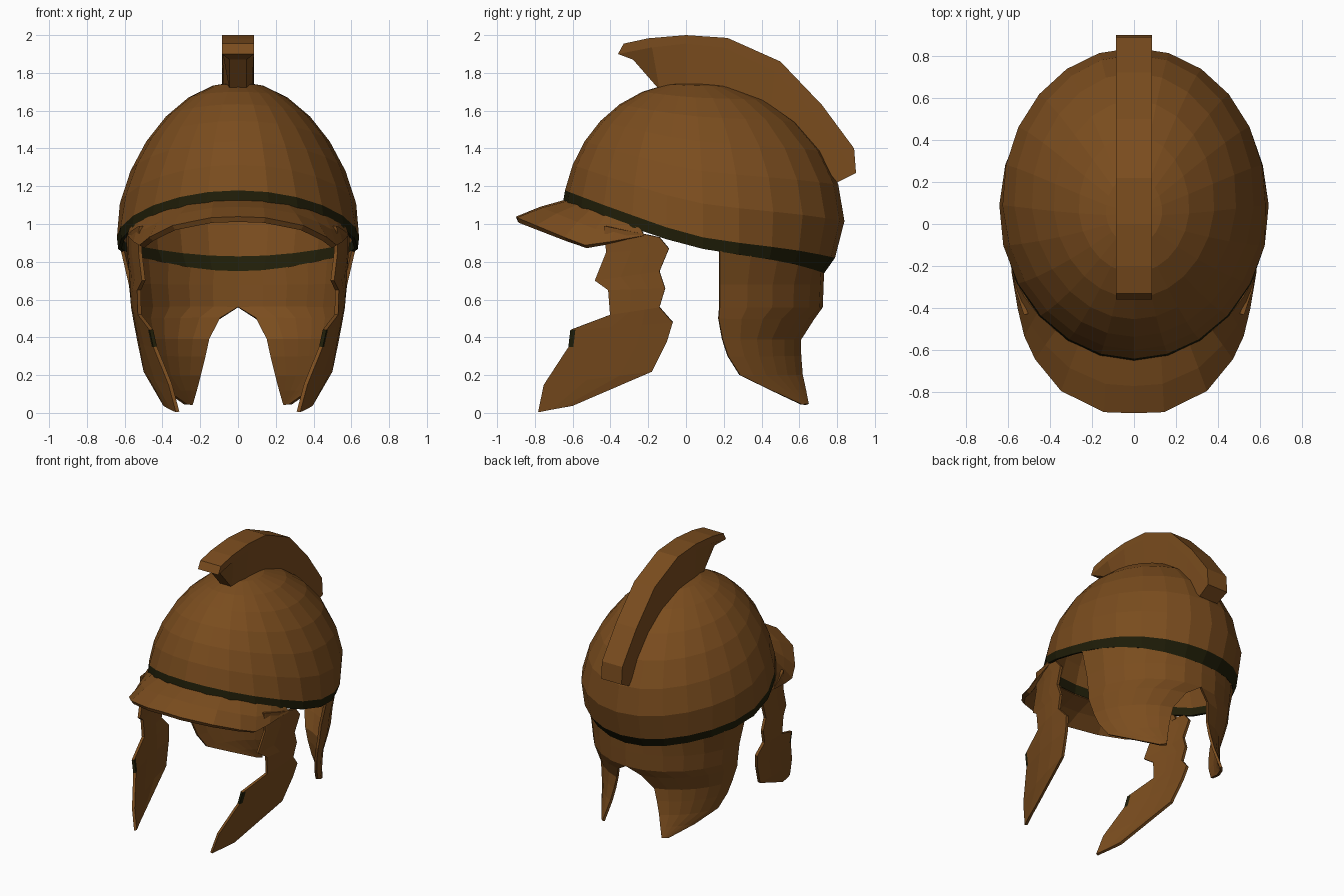
import bpy
import math

if "Cube" in bpy.data.objects:
    bpy.data.objects.remove(bpy.data.objects["Cube"])


def material(name, rgb):
    m = bpy.data.materials.new(name)
    m.diffuse_color = (*rgb, 1)
    m.use_nodes = True
    m.node_tree.nodes["Principled BSDF"].inputs["Base Color"].default_value = m.diffuse_color
    return m


BRONZE = material("brown bronze", (0.195, 0.073, 0.013))
DARK = material("dark green trim", (0.014, 0.0125, 0.0025))

CY, CZ = 0.09, 1.0              # dome centre
RX, RY, RZ = 0.635, 0.74, 0.745  # dome radii


def lerp_table(table, v):
    for (a, fa), (b, fb) in zip(table, table[1:]):
        if v <= b:
            k = max(0, (v - a) / (b - a))
            return fa + (fb - fa) * k
    return table[-1][1]


def rim(y):
    """Height of the lower edge of the dome at depth y."""
    return lerp_table([(-0.65, 1.11), (-0.45, 1.04), (0, 0.885), (0.2, 0.85),
                       (0.4, 0.825), (0.65, 0.785), (0.825, 0.745)], y)


def on_dome(t, z, grow=0.0):
    """Point on the dome at azimuth t (0 = front) and height z."""
    s = math.sqrt(max(0, 1 - ((z - CZ) / RZ) ** 2))
    h = max(0, (z - CZ) / RZ)   # the crown is narrower and leans forward
    return ((RX + grow) * s * math.sin(t) * (1 - 0.13 * h),
            CY - (RY + grow) * s * math.cos(t) - 0.05 * h * h * (1 if h < 0.99 else 0.8), z)


def rim_at(t):
    return rim(CY - 0.735 * math.cos(t))


def tuck(t):
    """Inward curl of the rim, strongest at the back."""
    return -0.065 * max(0, -math.cos(t)) ** 1.5


def make(name, verts, faces, dark=(), thick=0.0, mirror=False):
    me = bpy.data.meshes.new(name)
    me.from_pydata(verts, [], faces)
    me.materials.append(BRONZE)
    me.materials.append(DARK)
    for i in dark:
        me.polygons[i].material_index = 1
    ob = bpy.data.objects.new(name, me)
    bpy.context.collection.objects.link(ob)
    if mirror:
        m = ob.modifiers.new("mirror", 'MIRROR')
        m.use_clip = True
        m.merge_threshold = 0.002
    if thick:
        s = ob.modifiers.new("thickness", 'SOLIDIFY')
        s.thickness = thick
        s.offset = 0
    return ob


def sheet(name, rows, dark=(), thick=0.018):
    """Half sheet from equal rows of points, mirrored across x."""
    n = len(rows[0])
    verts = [p for r in rows for p in r]
    faces = [(i * n + j, i * n + j + 1, (i + 1) * n + j + 1, (i + 1) * n + j)
             for i in range(len(rows) - 1) for j in range(n - 1)]
    return make(name, verts, faces, dark, thick, True)


# Dome with a dark band along its lower edge
N, RINGS = 24, 7
verts, faces, dark = [], [], []
for r in range(RINGS + 1):
    for c in range(N):
        t = 2 * math.pi * c / N
        z = rim_at(t)
        grow = tuck(t)
        if r:
            z += 0.06 + 0.02 * max(0, -math.cos(t)) ** 2 + 0.008 * max(0, math.cos(t))
            start = math.asin((z - CZ) / RZ)
            phi = start + (math.pi / 2 - start) * (r - 1) / RINGS
            z = CZ + RZ * math.sin(phi)
            grow = tuck(t) * 0.45 if r == 1 else 0
        verts.append(on_dome(t, z, grow))
for r in range(RINGS):
    for c in range(N):
        d = (c + 1) % N
        if r == 0:
            dark.append(len(faces))
        faces.append((r * N + c, r * N + d, (r + 1) * N + d, (r + 1) * N + c))
verts.append((0, CY - 0.04, CZ + RZ))
for c in range(N):
    faces.append((RINGS * N + c, RINGS * N + (c + 1) % N, len(verts) - 1))
make("dome", verts, faces, dark, 0.018)

# Neck guard: rows of (z, x radius, y radius, inner angle, outer angle)
COLS = 6
rows = []
top = []
for j in range(COLS + 1):
    t = math.pi - math.radians(83) * j / COLS
    top.append(on_dome(t, rim_at(t) + 0.005, tuck(t) - 0.005))
rows.append(top)
for z, rx, ry, a, b in [(0.68, 0.575, 0.63, 0, 82), (0.56, 0.56, 0.625, 0, 82),
                        (0.5, 0.552, 0.59, 10, 82), (0.39, 0.53, 0.535, 17, 79),
                        (0.3, 0.515, 0.545, 20, 76), (0.2, 0.495, 0.57, 24, 70),
                        (0.12, 0.475, 0.61, 28, 54), (0.045, 0.45, 0.66, 33, 38)]:
    row = []
    for j in range(COLS + 1):
        q = math.radians(a + (b - a) * j / COLS)
        row.append((rx * math.sin(q), CY + ry * math.cos(q), z))
    rows.append(row)
sheet("neck_guard", rows)

# Brim over the face, from the dome edge to its outer outline
outer = [(0, -0.895, 1.025), (0.14, -0.89, 1.02), (0.34, -0.79, 0.98),
         (0.46, -0.64, 0.92), (0.51, -0.53, 0.88), (0.54, -0.4, 0.9), (0.57, -0.22, 0.935)]
inner, middle = [], []
for o, deg in zip(outer, (0, 12, 25, 36, 46, 54, 63)):
    t = math.radians(deg)
    p = on_dome(t, rim_at(t) + 0.005, -0.005)
    inner.append(p)
    middle.append(tuple((u + v) / 2 + (0.008 if k == 2 else 0)
                        for k, (u, v) in enumerate(zip(o, p))))
sheet("brim", [inner, middle, outer], thick=0.03)

# Cheek guards: matching front and back outline points (y, z)
front = [(-0.43, 0.99), (-0.42, 0.85), (-0.48, 0.7), (-0.41, 0.65), (-0.40, 0.52),
         (-0.61, 0.44), (-0.62, 0.35), (-0.75, 0.15), (-0.78, 0.005)]
back = [(-0.14, 0.93), (-0.09, 0.87), (-0.14, 0.75), (-0.11, 0.66), (-0.14, 0.56),
        (-0.07, 0.48), (-0.10, 0.38), (-0.18, 0.22), (-0.6, 0.04)]


def cheek_x(y, z):
    d = (y + 0.08) ** 2
    return (0.565 - 0.27 * d - 0.19 * max(0, 0.6 - z)
            - 0.7 * d * max(0, z - 0.5) + 0.08 * max(0, z - 0.7))


rows = []
for f, b in zip(front, back):
    row = []
    for u in (0, 0.05, 0.4, 0.7, 1):
        y, z = (f[k] + (b[k] - f[k]) * u for k in (0, 1))
        row.append((cheek_x(y, z), y, z))
    rows.append(row)
sheet("cheek_guards", rows, dark=[5 * 4], thick=0.02)

# Crest: stations of top edge, lip and foot (y, z), then foot half width
stations = [((-0.33, 1.955), (-0.36, 1.9), (-0.28, 1.87), 0.045),
            ((-0.2, 1.983), (-0.18, 1.935), (-0.14, 1.71), 0.045),
            ((0, 2.0), (0, 1.955), (0, 1.72), 0.075),
            ((0.22, 1.985), (0.2, 1.935), (0.22, 1.7), 0.08),
            ((0.5, 1.86), (0.47, 1.81), (0.45, 1.6), 0.08),
            ((0.72, 1.63), (0.68, 1.58), (0.65, 1.4), 0.08),
            ((0.89, 1.4), (0.9, 1.27), (0.8, 1.22), 0.08)]
W = 0.086
verts, faces = [], []
for tp, lip, foot, w in stations:
    verts += [(W, *tp), (W, *lip), (w, *foot), (-w, *foot), (-W, *lip), (-W, *tp)]
for i in range(len(stations) - 1):
    for j in range(6):
        k = (j + 1) % 6
        faces.append((i * 6 + j, i * 6 + k, i * 6 + 6 + k, i * 6 + 6 + j))
e = len(verts) - 6
for a, b, c, d in ((0, 1, 4, 5), (1, 2, 3, 4)):
    faces.append((d, c, b, a))
    faces.append((e + a, e + b, e + c, e + d))
make("crest", verts, faces)
